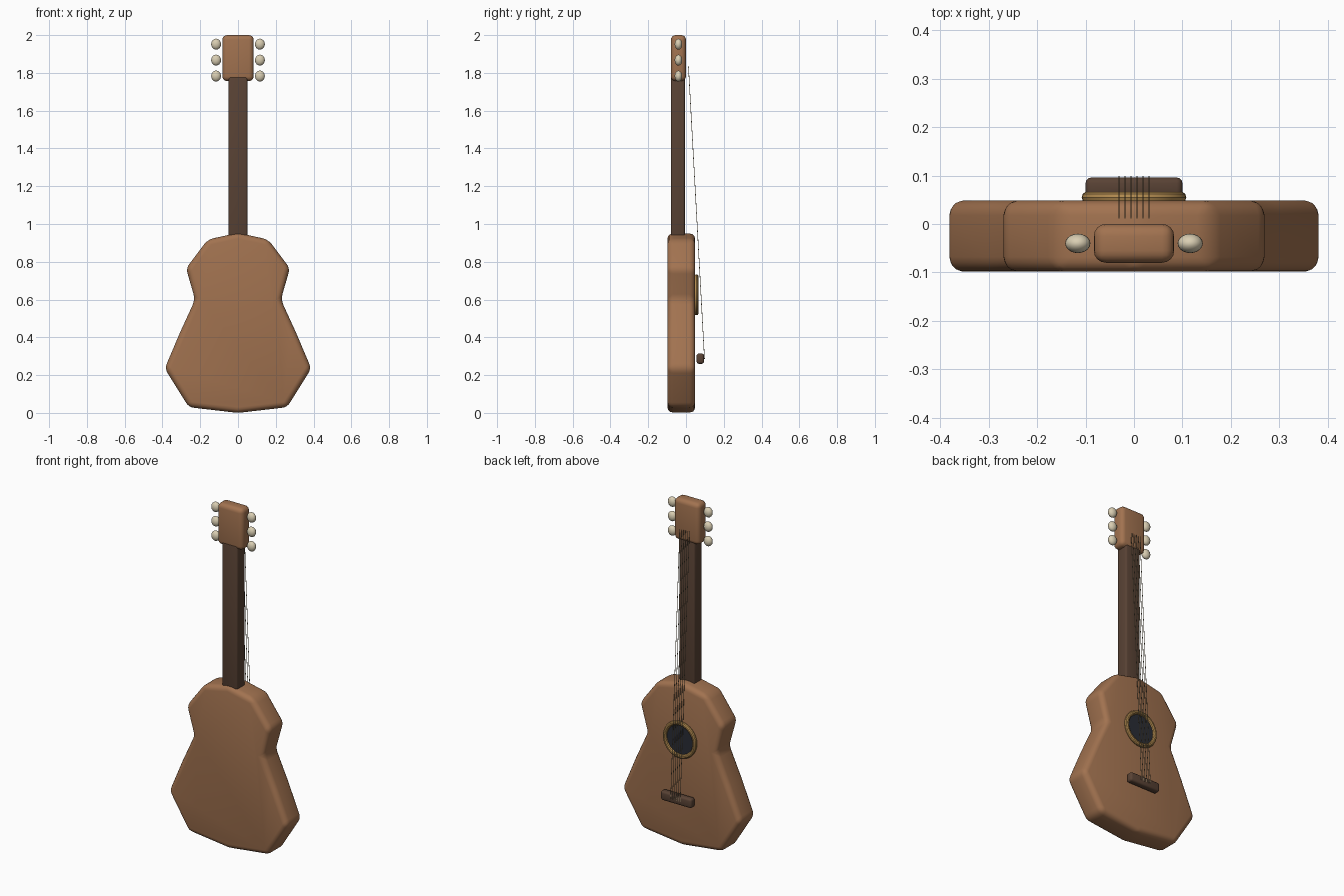
import bpy, bmesh, math
from mathutils import Vector

if "Cube" in bpy.data.objects:
    bpy.data.objects.remove(bpy.data.objects["Cube"])


def material(name, rgb):
    m = bpy.data.materials.new(name)
    m.diffuse_color = (*rgb, 1)
    m.use_nodes = True
    m.node_tree.nodes["Principled BSDF"].inputs["Base Color"].default_value = m.diffuse_color
    return m


WOOD = material("warm_wood", (0.36, 0.17, 0.08))
DARK = material("dark_wood", (0.10, 0.055, 0.035))
IVORY = material("ivory", (0.70, 0.62, 0.45))
GOLD = material("gold", (0.45, 0.26, 0.08))
HOLE = material("hole_black", (0.022, 0.025, 0.035))
STEEL = material("string_metal", (0.30, 0.24, 0.14))


def finish(obj, name, mat, bevel=0, segments=3):
    obj.name = name
    obj.data.materials.append(mat)
    bpy.ops.object.select_all(action='DESELECT')
    obj.select_set(True)
    bpy.context.view_layer.objects.active = obj
    if bevel:
        mod = obj.modifiers.new("Bevel", 'BEVEL')
        mod.width, mod.segments = bevel, segments
        mod.limit_method = 'ANGLE'
        mod.angle_limit = math.radians(10)
        bpy.ops.object.modifier_apply(modifier=mod.name)
    bpy.ops.object.shade_smooth_by_angle(angle=math.radians(35))
    return obj


def box(name, lo, hi, mat, bevel, segments=3):
    lo, hi = Vector(lo), Vector(hi)
    bpy.ops.mesh.primitive_cube_add(size=1, location=(lo + hi) / 2)
    obj = bpy.context.object
    obj.scale = hi - lo
    bpy.ops.object.transform_apply(location=False, rotation=False, scale=True)
    return finish(obj, name, mat, bevel, segments)


# Body: half outline mirrored, then extruded through its depth
half = [(0.26, 0.03), (0.388, 0.235), (0.305, 0.43),
        (0.227, 0.60), (0.275, 0.765), (0.16, 0.918)]
outline = [(0, 0)] + half + [(0, 0.953)] + [(-x, z) for x, z in reversed(half)]
bm = bmesh.new()
face = bm.faces.new([bm.verts.new((x, -0.098, z)) for x, z in outline])
ext = bmesh.ops.extrude_face_region(bm, geom=[face])
bmesh.ops.translate(bm, vec=(0, 0.146, 0),
                    verts=[v for v in ext["geom"] if isinstance(v, bmesh.types.BMVert)])
bmesh.ops.recalc_face_normals(bm, faces=bm.faces)
mesh = bpy.data.meshes.new("body")
bm.to_mesh(mesh)
bm.free()
body = bpy.data.objects.new("body", mesh)
bpy.context.collection.objects.link(body)
finish(body, "body", WOOD, 0.03, 4)

# Neck, headstock and bridge
box("neck", (-0.05, -0.08, 0.90), (0.05, -0.006, 1.78), DARK, 0.01)
box("headstock", (-0.083, -0.08, 1.757), (0.083, 0, 2.0), WOOD, 0.025, 4)
box("bridge", (-0.1, 0.056, 0.26), (0.1, 0.096, 0.314), DARK, 0.012)

# Sound hole and its ring
bpy.ops.mesh.primitive_cylinder_add(vertices=40, radius=0.09, depth=0.016,
                                    location=(0, 0.047, 0.625),
                                    rotation=(math.pi / 2, 0, 0))
finish(bpy.context.object, "sound_hole", HOLE)
bpy.ops.mesh.primitive_torus_add(major_radius=0.096, minor_radius=0.012,
                                 major_segments=40, minor_segments=10,
                                 location=(0, 0.055, 0.625),
                                 rotation=(math.pi / 2, 0, 0))
finish(bpy.context.object, "sound_hole_ring", GOLD)

# Tuning pegs, three a side
for side, label in ((-1, "left"), (1, "right")):
    for i in range(3):
        bpy.ops.mesh.primitive_uv_sphere_add(segments=20, ring_count=12, radius=1,
                                             location=(side * 0.116, -0.04, 1.783 + i * 0.0845))
        peg = bpy.context.object
        peg.scale = (0.026, 0.02, 0.029)
        finish(peg, f"tuning_peg_{label}_{i + 1}", IVORY)

# Strings, bridge to headstock
for i in range(6):
    x = (i - 2.5) * 0.0124
    a, b = Vector((x, 0.098, 0.285)), Vector((x, 0.013, 1.835))
    bpy.ops.mesh.primitive_cylinder_add(vertices=8, radius=0.0015, depth=(b - a).length,
                                        location=(a + b) / 2)
    string = bpy.context.object
    string.rotation_euler = (b - a).to_track_quat('Z', 'Y').to_euler()
    finish(string, f"string_{i + 1}", STEEL)
